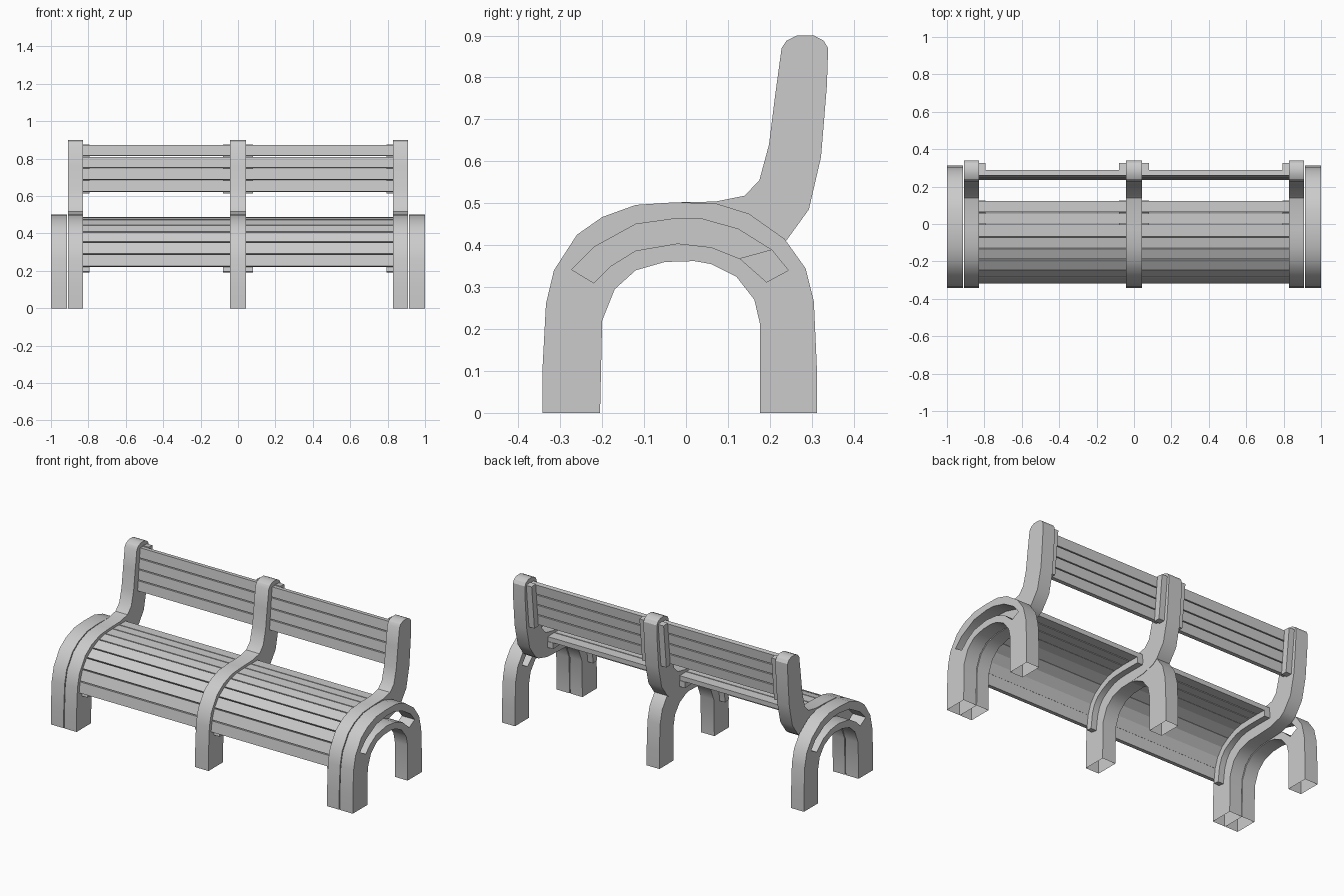
import bpy
from mathutils import Matrix, Vector

if "Cube" in bpy.data.objects:
    bpy.data.objects.remove(bpy.data.objects["Cube"])

# local x, y, z  ->  world y, z, x
TO_WORLD = Matrix(((0, 0, 1, 0), (1, 0, 0, 0), (0, 1, 0, 0), (0, 0, 0, 1)))


def plate(name, outlines, x0, x1, open_bottom=False):
    """Extrude a (y, z) outline, with optional holes, from x0 to x1."""
    cu = bpy.data.curves.new(name, 'CURVE')
    cu.dimensions = '2D'
    cu.fill_mode = 'BOTH'
    cu.extrude = abs(x1 - x0) / 2
    for pts in outlines:
        sp = cu.splines.new('POLY')
        sp.points.add(len(pts) - 1)
        for p, (y, z) in zip(sp.points, pts):
            p.co = (y, z, 0, 1)
        sp.use_cyclic_u = True
    ob = bpy.data.objects.new(name, cu)
    bpy.context.collection.objects.link(ob)
    bpy.ops.object.select_all(action='DESELECT')
    ob.select_set(True)
    bpy.context.view_layer.objects.active = ob
    bpy.ops.object.convert(target='MESH')
    ob = bpy.context.view_layer.objects.active
    me = ob.data
    me.transform(Matrix.Translation(((x0 + x1) / 2, 0, 0)) @ TO_WORLD)
    import bmesh
    bm = bmesh.new()
    bm.from_mesh(me)
    bmesh.ops.remove_doubles(bm, verts=bm.verts, dist=0.0001)
    bmesh.ops.recalc_face_normals(bm, faces=bm.faces)
    if open_bottom:
        bottom = [f for f in bm.faces if all(v.co.z < 0.001 for v in f.verts)]
        bmesh.ops.delete(bm, geom=bottom, context='FACES_ONLY')
    bm.to_mesh(me)
    bm.free()
    bpy.ops.object.shade_smooth_by_angle(angle=0.5)
    return ob


# Shared leg profile pieces
front_outer = [(-0.342, 0), (-0.342, 0.11), (-0.334, 0.26), (-0.315, 0.34), (-0.26, 0.425),
               (-0.2, 0.467), (-0.12, 0.496), (-0.03, 0.502)]
rear_outer = [(0.07, 0.5), (0.15, 0.475), (0.235, 0.415), (0.285, 0.345),
              (0.305, 0.265), (0.312, 0.11), (0.312, 0)]
rear_inner = [(0.177, 0), (0.177, 0.21), (0.163, 0.27), (0.12, 0.325), (0.06, 0.355)]
front_inner = [(0.02, 0.362), (-0.05, 0.36), (-0.12, 0.34), (-0.17, 0.295),
               (-0.2, 0.22), (-0.205, 0)]
back_post = [(0.07, 0.504), (0.14, 0.518), (0.175, 0.555), (0.198, 0.64), (0.213, 0.76),
             (0.228, 0.87), (0.24, 0.888), (0.265, 0.9), (0.305, 0.9), (0.328, 0.888),
             (0.339, 0.87), (0.336, 0.78), (0.322, 0.61), (0.293, 0.485), (0.24, 0.412),
             (0.21, 0.39), (0.13, 0.368)]
slot = [(-0.273, 0.342), (-0.22, 0.395), (-0.12, 0.45), (-0.02, 0.464), (0.04, 0.462),
        (0.125, 0.438), (0.205, 0.388), (0.244, 0.34), (0.192, 0.312), (0.13, 0.367),
        (0.06, 0.395), (-0.02, 0.404), (-0.12, 0.387), (-0.18, 0.35), (-0.22, 0.31)]

frame = front_outer + back_post + front_inner
arch = front_outer + rear_outer + rear_inner + front_inner

# Curved frames and slotted end arches
plate("middle_frame", [frame], -0.044, 0.044, True)
plate("middle_rear_leg", [[(0.02, 0.47)] + rear_outer[1:] + rear_inner + [(0.02, 0.363)]],
      -0.042, 0.042, True)
for s in (-1, 1):
    plate("end_frame", [frame], s * 0.83, s * 0.91, True)
    plate("end_arch", [arch, slot], s * 0.915, s * 1.0, True)

# Seat surface path, rear to front
seat = [Vector(p) for p in [(0.125, 0.487), (0.06, 0.488), (0, 0.488), (-0.07, 0.485),
        (-0.13, 0.473), (-0.19, 0.445), (-0.245, 0.408), (-0.285, 0.355),
        (-0.308, 0.29), (-0.318, 0.222)]]
backrest = [Vector((0.235 + 0.025 * t / 4, 0.622 + 0.254 * t / 4)) for t in range(4, -1, -1)]


def inward(d):
    return Vector((-d.y, d.x)).normalized()


def slat_section(a, b, side):
    d = (b - a).normalized()
    n = inward(d) * 0.028 * side
    a, b = a + d * 0.003, b - d * 0.003
    return [a, b, b + n, a + n]


def offset(path, dist):
    out = []
    for i, p in enumerate(path):
        d = path[min(i + 1, len(path) - 1)] - path[max(i - 1, 0)]
        out.append(p + inward(d) * dist)
    return out


# Support strips under the seat and behind the backrest
rail = seat[:-1] + [Vector((-0.32, 0.2))]
seat_strip = offset(rail, 0.028) + offset(rail, 0.064)[::-1]
back_strip = [(0.263, 0.613), (0.288, 0.876), (0.326, 0.872), (0.3, 0.613)]

for s in (-1, 1):
    for a, b in zip(seat, seat[1:]):
        plate("seat_slat", [slat_section(a, b, 1)], s * 0.044, s * 0.83)
    for a, b in zip(backrest, backrest[1:]):
        plate("back_slat", [slat_section(a, b, 1)], s * 0.044, s * 0.83)
    for x0, x1 in ((0.044, 0.08), (0.794, 0.83)):
        plate("seat_support", [seat_strip], s * x0, s * x1)
        plate("back_support", [back_strip], s * x0, s * x1)
